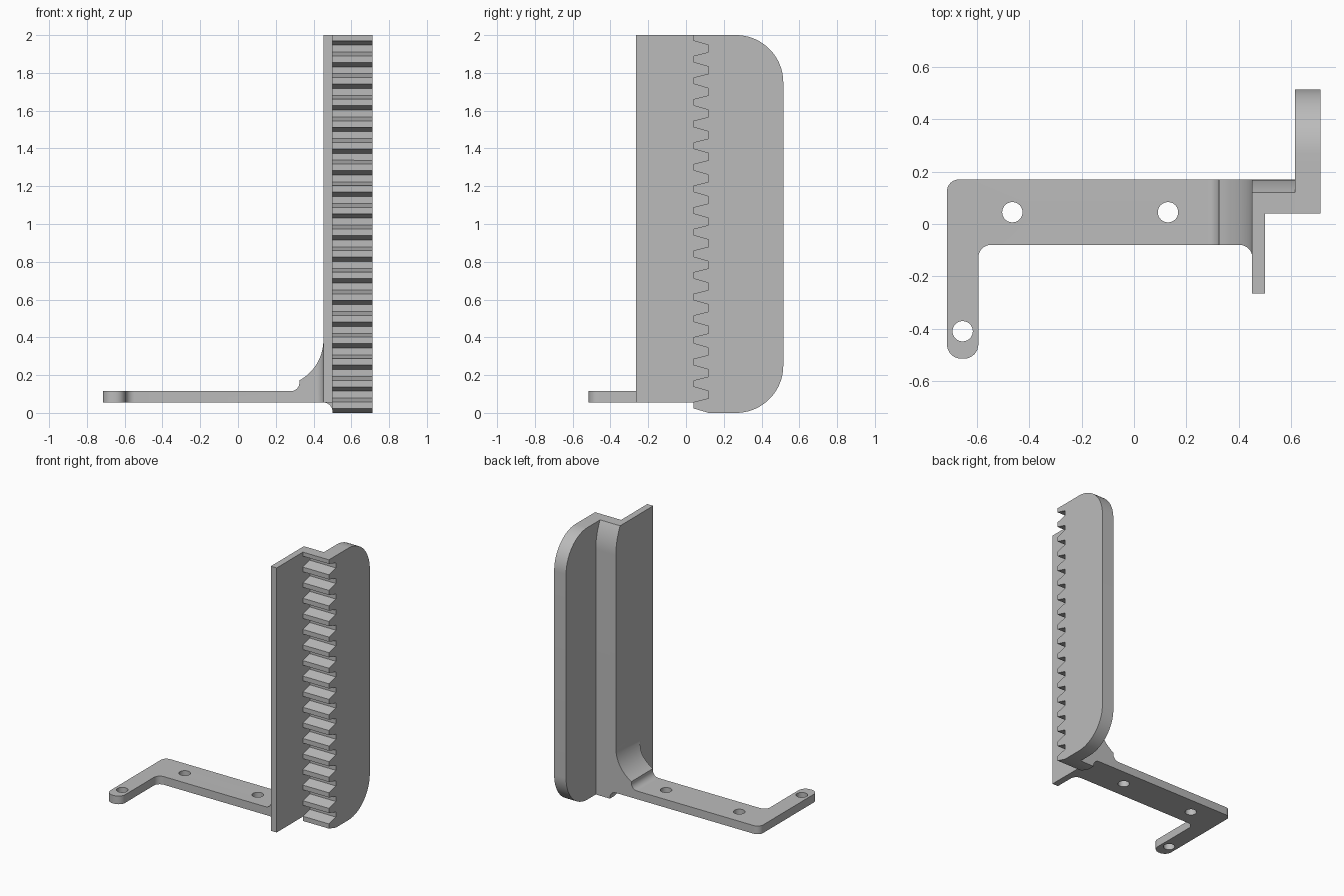
import bpy
import bmesh
from math import sin, cos, radians, asin, degrees

if "Cube" in bpy.data.objects:
    bpy.data.objects.remove(bpy.data.objects["Cube"])

grey = bpy.data.materials.new("plain grey")
grey.use_nodes = True
grey.diffuse_color = (0.5, 0.5, 0.5, 1)
grey.node_tree.nodes["Principled BSDF"].inputs["Base Color"].default_value = (0.5, 0.5, 0.5, 1)


def arc(cx, cy, r, start, end, n=14):
    angles = [radians(start + (end - start) * i / n) for i in range(n + 1)]
    return [(cx + r * cos(a), cy + r * sin(a)) for a in angles]


def prism(name, outline, axis, low, high):
    """Extrude a flat outline along x, y or z from low to high."""
    place = {"x": lambda a, b: (low, a, b),
             "y": lambda a, b: (a, low, b),
             "z": lambda a, b: (a, b, low)}[axis]
    depth = [high - low if axis == k else 0 for k in "xyz"]
    bm = bmesh.new()
    face = bm.faces.new([bm.verts.new(place(a, b)) for a, b in outline])
    swept = bmesh.ops.extrude_face_region(bm, geom=[face])["geom"]
    moved = [v for v in swept if isinstance(v, bmesh.types.BMVert)]
    bmesh.ops.translate(bm, verts=moved, vec=depth)
    bmesh.ops.recalc_face_normals(bm, faces=bm.faces)
    mesh = bpy.data.meshes.new(name)
    bm.to_mesh(mesh)
    bm.free()
    mesh.materials.append(grey)
    ob = bpy.data.objects.new(name, mesh)
    bpy.context.collection.objects.link(ob)
    return ob


def boolean(ob, cutter, operation):
    mod = ob.modifiers.new(operation.lower(), "BOOLEAN")
    mod.object, mod.operation, mod.solver = cutter, operation, "EXACT"
    bpy.context.view_layer.objects.active = ob
    bpy.ops.object.modifier_apply(modifier=mod.name)
    bpy.data.objects.remove(cutter)


# Main sizes
X_WALL, X_RACK, X_PLATE, X_END = 0.452, 0.5, 0.615, 0.712
BACK, TIP, ROOT = 0.17, 0.04, 0.12
FLOOR, TOP, PITCH, GAPS = 0.055, 2.0, 0.1145, 17

# Toothed front edge, from the top down
teeth = [(TIP, TOP)]
for i in range(GAPS):
    z = 1.97 - i * PITCH
    teeth += [(TIP, z), (ROOT, z - 0.023), (ROOT, z - 0.06), (TIP, z - 0.08)]
teeth += [(TIP, 0.0235), (ROOT, 0)]

# Curved shoulder at the top of the rack's back
drop, inset = 0.2, BACK - ROOT
radius = (drop ** 2 + inset ** 2) / (2 * inset)
shoulder = arc(BACK - radius, TOP - drop, radius, 0, degrees(asin(drop / radius)))

# Vertical parts
wall = prism("upright_wall", [(-0.265, TOP), (-0.265, FLOOR), (BACK, FLOOR)] + shoulder,
             "x", X_WALL, X_RACK)
rack = prism("tooth_rack", teeth + [(BACK, 0)] + shoulder, "x", X_RACK, X_PLATE)
plate = prism("rounded_side_plate",
              teeth + arc(0.265, 0.25, 0.25, -90, 0, 20) + arc(0.265, 1.75, 0.25, 0, 90, 20),
              "x", X_PLATE, X_END)
fillet = prism("rack_foot_fillet",
               [(X_RACK, FLOOR)] + arc(X_WALL, 0.007, 0.048, 90, 0, 8), "y", ROOT, BACK)

# Base: plan outline crossed with the gusset's side profile
plan = (arc(-0.67, 0.125, 0.045, 90, 180, 8)
        + arc(-0.66, -0.46, 0.055, 180, 270, 8) + arc(-0.65, -0.46, 0.055, 270, 360, 8)
        + arc(-0.547, -0.128, 0.048, 180, 90, 8) + arc(0.404, -0.128, 0.048, 90, 0, 8)
        + [(X_WALL, BACK)])
gusset = ([(-0.8, FLOOR), (X_WALL, FLOOR)] + arc(0.21, 0.385, 0.242, 0, -61.6)
          + arc(0.28, 0.16, 0.045, 0, -90, 10) + [(-0.8, 0.115)])
base = prism("mounting_base", plan, "z", 0, 0.5)
boolean(base, prism("gusset_shape", gusset, "y", -0.6, 0.3), "INTERSECT")
for x, y in [(-0.465, 0.045), (0.13, 0.045), (-0.655, -0.41)]:
    boolean(base, prism("hole_cutter", arc(x, y, 0.039, 0, 345, 23), "z", 0, 0.3), "DIFFERENCE")

# Smooth the curves and keep the edges crisp
bpy.ops.object.select_all(action="DESELECT")
for ob in (wall, rack, plate, fillet, base):
    ob.select_set(True)
bpy.context.view_layer.objects.active = base
bpy.ops.object.shade_smooth_by_angle(angle=radians(25))
